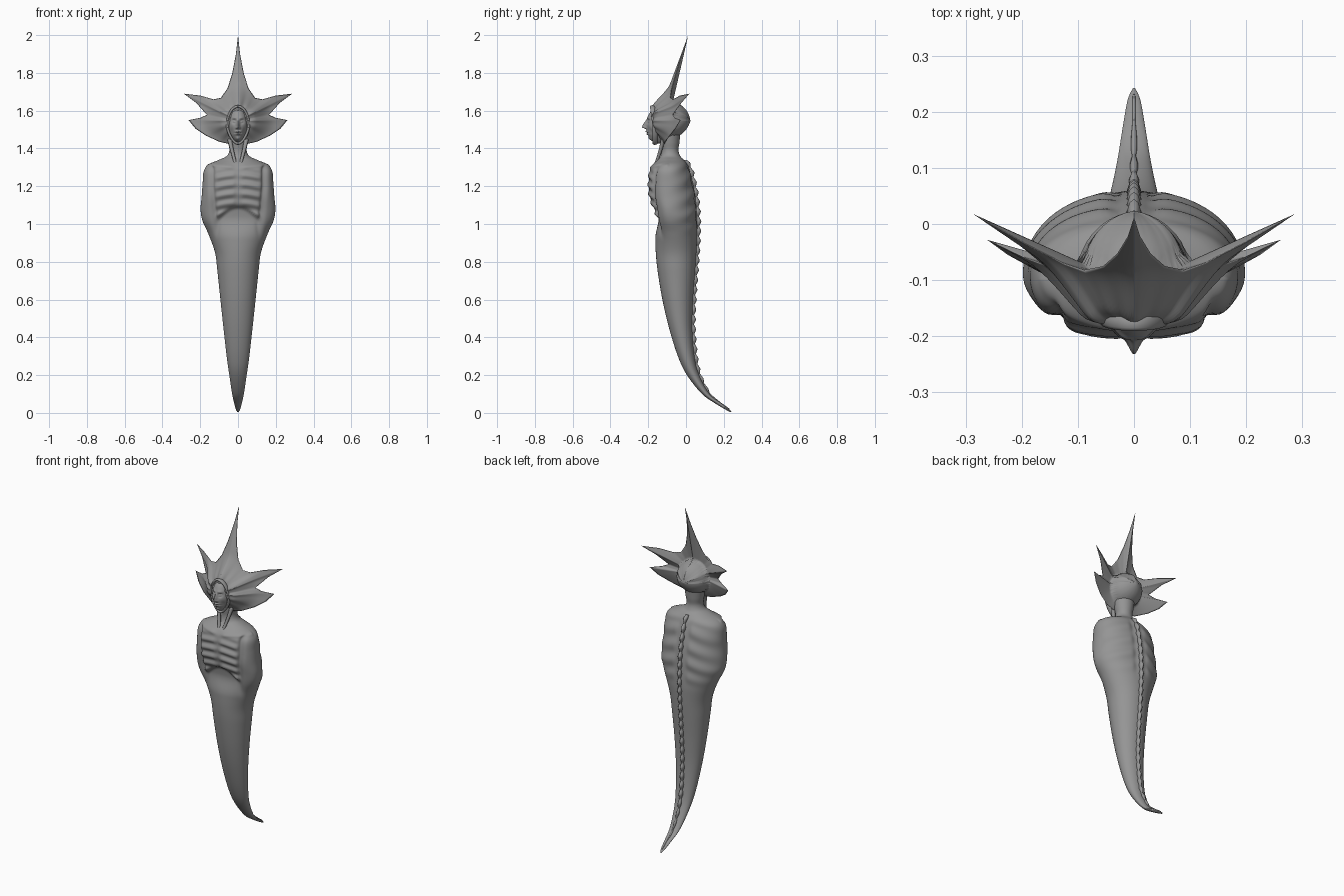
import bpy, math
from math import sin, cos, pi, exp, hypot

if "Cube" in bpy.data.objects:
    bpy.data.objects.remove(bpy.data.objects["Cube"])

skin = bpy.data.materials.new("stone grey")
skin.diffuse_color = (0.3, 0.3, 0.3, 1)
skin.use_nodes = True
skin.node_tree.nodes["Principled BSDF"].inputs["Base Color"].default_value = skin.diffuse_color


def loft(name, rings, cap=True):
    """Closed loops of equal length joined into one smooth skin."""
    n = len(rings[0])
    verts = [p for r in rings for p in r]
    faces = [(i * n + j, i * n + (j + 1) % n, (i + 1) * n + (j + 1) % n, (i + 1) * n + j)
             for i in range(len(rings) - 1) for j in range(n)]
    if cap:
        faces += [tuple(reversed(range(n))), tuple(range(len(verts) - n, len(verts)))]
    me = bpy.data.meshes.new(name)
    me.from_pydata(verts, [], faces)
    me.materials.append(skin)
    ob = bpy.data.objects.new(name, me)
    bpy.context.collection.objects.link(ob)
    bpy.context.view_layer.objects.active = ob
    ob.select_set(True)
    bpy.ops.object.mode_set(mode='EDIT')
    bpy.ops.mesh.select_all(action='SELECT')
    bpy.ops.mesh.normals_make_consistent(inside=False)
    bpy.ops.object.mode_set(mode='OBJECT')
    ob.select_set(False)
    me.shade_smooth()
    return ob


def spline(rows, steps):
    """Catmull-Rom through rows of numbers."""
    out = []
    for i in range(len(rows) - 1):
        a, b, c, d = rows[max(i - 1, 0)], rows[i], rows[i + 1], rows[min(i + 2, len(rows) - 1)]
        for k in range(steps):
            t = k / steps
            out.append([0.5 * (2 * q + (r - p) * t + (2 * p - 5 * q + 4 * r - s) * t * t
                               + (3 * q - p - 3 * r + s) * t ** 3) for p, q, r, s in zip(a, b, c, d)])
    return out + [list(rows[-1])]


def bump(v, centre, width):
    return exp(-((v - centre) / width) ** 2)


def smooth(a, b, v):
    t = min(1, max(0, (v - a) / (b - a)))
    return t * t * (3 - 2 * t)


# body and tail: z, half width, front y, back y, y of widest point
BODY = [(0.005, 0.004, 0.232, 0.242, 0.237), (0.02, 0.012, 0.205, 0.228, 0.217),
        (0.05, 0.02, 0.155, 0.188, 0.172), (0.1, 0.031, 0.085, 0.125, 0.105),
        (0.2, 0.046, 0.005, 0.07, 0.038), (0.3, 0.06, -0.043, 0.045, 0.0),
        (0.45, 0.077, -0.09, 0.033, -0.03), (0.6, 0.093, -0.125, 0.037, -0.045),
        (0.75, 0.109, -0.15, 0.048, -0.05), (0.85, 0.122, -0.16, 0.055, -0.05),
        (0.95, 0.158, -0.163, 0.06, -0.06), (1.02, 0.189, -0.166, 0.06, -0.075),
        (1.08, 0.198, -0.175, 0.057, -0.085), (1.15, 0.192, -0.195, 0.05, -0.09),
        (1.22, 0.187, -0.2, 0.037, -0.09), (1.28, 0.181, -0.193, 0.022, -0.09),
        (1.315, 0.155, -0.175, 0.008, -0.09), (1.34, 0.1, -0.15, -0.012, -0.088),
        (1.36, 0.06, -0.135, -0.03, -0.086), (1.39, 0.046, -0.13, -0.04, -0.086),
        (1.43, 0.052, -0.135, -0.035, -0.086), (1.48, 0.06, -0.14, -0.03, -0.086)]
body_rows = spline(BODY, 9)
rings = []
for z, w, f, b, m in body_rows:
    ring = []
    torso = smooth(0.9, 1.05, z) * (1 - smooth(1.28, 1.34, z))
    for j in range(112):
        a = 2 * pi * j / 112
        c, s = cos(a), sin(a)
        p = 1 - 0.15 * torso if s < 0 else 1
        x = w * math.copysign(abs(c) ** p, c)
        y = m + (f - m if s < 0 else b - m) * abs(s) ** p
        ax, d = abs(x), 0
        if s < 0:
            arch = 1.09 - 5 * x * x
            chest = smooth(arch - 0.012, arch + 0.012, z) * (1 - smooth(1.24, 1.31, z))
            inner = 1 - smooth(0.1, 0.135, ax)
            # ribs, breastbone groove, hollow belly, arm crease
            d += 0.006 * chest * inner * cos((z + 1.2 * x * x - 1.11) * 2 * pi / 0.05) * smooth(0, 0.03, ax)
            d -= 0.006 * torso * bump(x, 0, 0.012) * chest
            d -= 0.022 * inner * (1 - smooth(arch - 0.012, arch + 0.012, z)) * smooth(0.92, 1.04, z)
            d -= 0.014 * torso * bump(ax, 0.14 - 0.1 * (1.2 - z) * (z < 1.2), 0.013)
            # collar bones
            d += 0.007 * bump(z, 1.3 + 0.1 * ax, 0.012) * smooth(0.01, 0.04, ax)
        else:
            # shallow back muscles
            d += 0.004 * torso * sin(z * 70 + ax * 25) * smooth(0.02, 0.06, ax) * s
            d -= 0.006 * torso * bump(ax, 0.03, 0.015)
        ring.append((x + d * c, y + d * s, z))
    rings.append(ring)
loft("body_and_tail", rings)

# knobbly spine ridge down the back
rings = []
for z, w, f, b, m in spline(BODY[1:18], 24):
    k = min(1, w / 0.06)
    tooth = (z / 0.052) % 1
    h = (0.008 + 0.013 * (1 - abs(2 * tooth - 1)) ** 0.8) * k
    hw = (0.009 + 0.006 * sin(pi * tooth)) * k
    rings.append([(-hw, b - 0.008 * k, z), (-hw * 0.5, b + h * 0.7, z), (0, b + h, z),
                  (hw * 0.5, b + h * 0.7, z), (hw, b - 0.008 * k, z)])
loft("spine_ridge", rings)

# neck tendons
for side in (-1, 1):
    rings = []
    for x, y, z, r in spline([(0.045, -0.12, 1.45, 0.012), (0.034, -0.133, 1.4, 0.01),
                              (0.024, -0.145, 1.36, 0.009), (0.014, -0.16, 1.32, 0.008)], 5):
        rings.append([(side * x + r * cos(i * pi / 6), y + r * sin(i * pi / 6), z) for i in range(12)])
    loft("neck_tendon", rings)

# star crest: right half outline x, z and rim y
HALF = [(0, 2.0, 0.012), (0.011, 1.9, -0.022), (0.03, 1.8, -0.053), (0.055, 1.72, -0.075),
        (0.09, 1.668, -0.082), (0.13, 1.66, -0.068), (0.2, 1.68, -0.032), (0.287, 1.69, 0.018),
        (0.22, 1.64, -0.025), (0.165, 1.578, -0.07), (0.2, 1.562, -0.058), (0.262, 1.55, -0.028),
        (0.225, 1.505, -0.055), (0.17, 1.468, -0.085), (0.1, 1.436, -0.11), (0.05, 1.424, -0.115),
        (0, 1.42, -0.115)]
half = []
for p, q in zip(HALF, HALF[1:]):
    half += [[u + (v - u) * t / 5 for u, v in zip(p, q)] for t in range(5)]
half.append(list(HALF[-1]))
outline = half + [[-x, z, y] for x, z, y in half[-2:0:-1]]
CZ = 1.545


def crest_ring(s, front):
    ring = []
    for x, z, rim in outline:
        R = hypot(x, z - CZ)
        r = R * s
        mid = -0.1 + (rim + 0.1) * max(0, (r - 0.09) / (R - 0.09))
        if front:
            swell = 1 - smooth(0.06, 0.2, r)
            y = mid - 0.03 * (1 - s) - 0.055 * swell * (1 - s ** 3)
            # folds running out to the spikes
            y -= 0.005 * sin(math.atan2(z - CZ, abs(x)) * 14) * smooth(0.05, 0.1, r) * (1 - s)
        else:
            y = mid + 0.035 * (1 - s) + 0.9 * math.sqrt(max(0, 0.098 ** 2 - r * r)) * (1 - s ** 6)
        ring.append((x * s, y, CZ + (z - CZ) * s))
    return ring


N = 22
steps = [0.01 + 0.99 * i / N for i in range(N + 1)]
loft("star_crest", [crest_ring(s, True) for s in steps] + [crest_ring(s, False) for s in steps[-2::-1]])

# face mask with brow, eyes, nose, lips and chin
rings = []
for i in range(41):
    rho = max(0.005, sin(i / 40 * pi / 2))
    ring = []
    for j in range(96):
        a = 2 * pi * j / 96
        u, v = rho * cos(a), rho * sin(a)
        x = 0.054 * u * (1 - 0.28 * max(0, -v) ** 1.5)
        z = 1.522 + 0.096 * v
        ax = abs(x)
        y = -0.13 - 0.08 * (1 - rho * rho) ** 0.4
        d = 0.022 * bump(x, 0, 0.008) * smooth(1.5, 1.512, z) * (1 - smooth(1.512, 1.565, z))
        d += 0.006 * bump(ax, 0.009, 0.006) * bump(z, 1.509, 0.007)
        d -= 0.012 * bump(ax, 0.021, 0.012) * bump(z, 1.543, 0.011)
        d += 0.009 * bump(ax, 0.021, 0.008) * bump(z, 1.542, 0.005)
        d += 0.005 * bump(ax, 0.02, 0.016) * bump(z, 1.562, 0.007)
        d += 0.009 * bump(x, 0, 0.015) * (bump(z, 1.489, 0.005) + bump(z, 1.476, 0.005))
        d -= 0.005 * bump(x, 0, 0.02) * bump(z, 1.4825, 0.0025)
        d += 0.01 * bump(x, 0, 0.014) * bump(z, 1.45, 0.011)
        d -= 0.006 * bump(ax, 0.034, 0.01) * bump(z, 1.49, 0.018)
        ring.append((x, y - d * (1 - rho ** 6), z))
    rings.append(ring)
rings.append([(x * 0.95, -0.1, 1.522 + (z - 1.522) * 0.95) for x, y, z in rings[-1]])
loft("face", rings)

# raised hood edge round the face
rings = []
for i in range(73):
    a = 2 * pi * i / 72
    cx, cz = 0.057 * cos(a) * (1 - 0.25 * max(0, -sin(a)) ** 1.5), 1.524 + 0.098 * sin(a)
    cy = -0.165 - 0.012 * max(0, sin(a))
    rings.append([(cx + 0.007 * cos(t) * cos(a), cy + 0.014 * sin(t), cz + 0.007 * cos(t) * sin(a))
                  for t in [k * pi / 5 for k in range(10)]])
loft("hood_edge", rings, cap=False)
